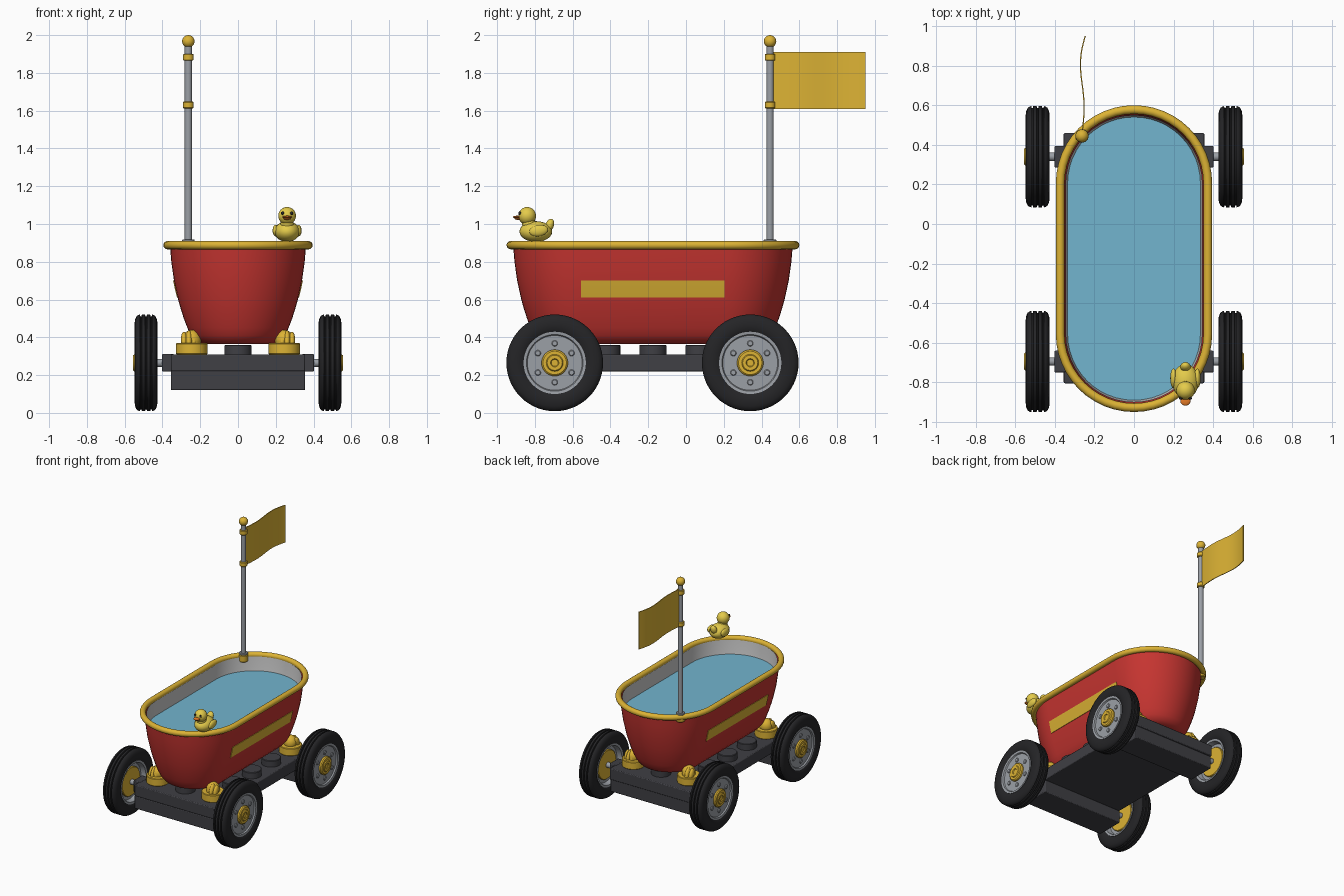
import bpy, bmesh
from math import sin, cos, pi
from mathutils import Vector, Matrix

if "Cube" in bpy.data.objects:
    bpy.data.objects.remove(bpy.data.objects["Cube"])

COL = dict(red=(.56, .035, .03), gold=(.72, .45, .035), duck=(.78, .6, .07), water=(.17, .46, .62),
           black=(.018, .018, .02), dark=(.05, .05, .058), steel=(.33, .35, .38), orange=(.8, .2, .02))
MATS = {}


def finish(name, bm, col=None, angle=35, bevel=0):
    bmesh.ops.recalc_face_normals(bm, faces=bm.faces)
    me = bpy.data.meshes.new(name)
    bm.to_mesh(me)
    bm.free()
    ob = bpy.data.objects.new(name, me)
    bpy.context.collection.objects.link(ob)
    if col:
        if col not in MATS:
            MATS[col] = bpy.data.materials.new(col)
            MATS[col].diffuse_color = (*COL[col], 1)
        me.materials.append(MATS[col])
    if bevel:
        m = ob.modifiers.new("bevel", 'BEVEL')
        m.width, m.segments = bevel, 2
    bpy.ops.object.select_all(action='DESELECT')
    ob.select_set(True)
    bpy.context.view_layer.objects.active = ob
    bpy.ops.object.shade_smooth_by_angle(angle=angle * pi / 180)
    return ob


def skin(name, rings, col=None, loop=False, caps=(False, False), closed=True):
    """Join successive rings of points with quads."""
    bm = bmesh.new()
    vs = [[bm.verts.new(p) for p in r] for r in rings]
    n = len(vs[0])
    for a, b in zip(vs, vs[1:] + (vs[:1] if loop else [])):
        for i in range(n if closed else n - 1):
            j = (i + 1) % n
            bm.faces.new((a[i], a[j], b[j], b[i]))
    for use, r in zip(caps, (vs[0], vs[-1])):
        if use:
            bm.faces.new(r)
    return finish(name, bm, col)


def lathe(name, prof, loc, col=None, axis='Z', n=32, flip=1, loop=False):
    """Revolve (along, radius) points about an axis through loc."""
    def pt(a, r, t):
        v = (r * cos(t), r * sin(t), a) if axis == 'Z' else (flip * a, r * cos(t), r * sin(t))
        return Vector(v) + Vector(loc)
    rings = [[pt(a, r, 2 * pi * i / n) for i in range(n)] for a, r in prof]
    return skin(name, rings, col, loop, (not loop, not loop))


def cyl(name, loc, r, a0, a1, col=None, axis='Z', flip=1, n=32, c=.004):
    return lathe(name, [(a0, r - c), (a0 + c, r), (a1 - c, r), (a1, r - c)], loc, col, axis, n, flip)


def box(name, lo, hi, col, bevel=.006):
    bm = bmesh.new()
    lo, hi = Vector(lo), Vector(hi)
    bmesh.ops.create_cube(bm, size=1, matrix=Matrix.Translation((lo + hi) / 2) @ Matrix.Diagonal((*(hi - lo), 1)))
    return finish(name, bm, col, 30, bevel)


def ball(name, loc, size, col, tilt=0, axis='X', seg=24):
    bm = bmesh.new()
    bmesh.ops.create_uvsphere(bm, u_segments=seg, v_segments=seg // 2, radius=1,
                              matrix=Matrix.Translation(loc) @ Matrix.Rotation(tilt, 4, axis) @ Matrix.Diagonal((*size, 1)))
    return finish(name, bm, col, 60)


CY, HALF = -.175, .38


def stadium(r, z, n=24):
    pts = []
    for s, t0 in ((1, 0), (-1, pi)):
        for i in range(n + 1):
            t = t0 + pi * i / n
            pts.append((r * cos(t), CY + s * HALF + r * sin(t), z))
    return pts


# Tub: red shell, grey lining, water and rolled rim
HULL = [(.19, .365), (.225, .38), (.25, .41), (.268, .45), (.287, .5), (.303, .55), (.317, .6),
        (.339, .7), (.353, .8), (.36, .885)]
skin("tub_shell", [stadium(r, z) for r, z in HULL], "red", caps=(True, False))
skin("tub_lining", [stadium(r - .014, z + .014 * (z < .5)) for r, z in HULL], caps=(True, False))
skin("water", [stadium(.335, .76), stadium(.337, .775)], "water", caps=(True, True))
skin("tub_rim", [stadium(.373 + .022 * cos(2 * pi * k / 16), .888 + .022 * sin(2 * pi * k / 16))
                 for k in range(16)], "gold", loop=True)

# Side stripes following the hull curve
for s, side in ((1, "right"), (-1, "left")):
    prof = [(.323, .61), (.334, .655), (.3435, .70), (.335, .70), (.325, .655), (.313, .61)]
    skin(side + "_stripe", [[(s * x, y, z) for x, z in prof] for y in (CY - HALF, CY + HALF)],
         "gold", caps=(True, True))

# Chassis deck and studs
AX = {"front": -.695, "rear": .34}
AZ = .265
box("chassis_deck", (-.355, -.805, .22), (.355, .46, .31), "dark")
for i in (-1, 0, 1):
    for j in range(-2, 3):
        if not (i and abs(j) == 2):
            cyl("deck_stud", (.245 * i, CY + .245 * j, 0), .072, .30, .36, "dark")

# Clawed feet on round bases
for sx in (-1, 1):
    for sy in (-1, 1):
        x, y = .245 * sx, CY + .49 * sy
        cyl("foot_base", (x, y, 0), .084, .31, .37, "gold")
        ball("foot_ankle", (x, y, .385), (.05, .05, .055), "gold")
        for k in (-1, 0, 1):
            ball("foot_toe", (x + .015 * sx + .026 * k, y + sy * (.035 - .012 * abs(k)), .385),
                 (.017, .026, .055 - .008 * abs(k)), "gold", sy * .35, seg=16)

# Wheels and axles
TYRE = [(-.05, .163), (-.059, .178), (-.061, .205), (-.058, .23), (-.05, .247), (-.04, .254)]
for g in (-.027, 0, .027):
    TYRE += [(g - .005, .256), (g - .003, .246), (g + .003, .246), (g + .005, .256)]
TYRE += [(-a, r) for a, r in reversed(TYRE[:6])]
for end, y in AX.items():
    box(end + "_axle_beam", (-.355, y - .11, .12), (.355, y + .11, .222), "dark")
    cyl(end + "_axle", (0, y, AZ), .021, -.46, .46, "steel", 'X')
    for s, side in ((1, "right"), (-1, "left")):
        tag = end + "_" + side + "_"
        box(tag + "bracket", (min(s * .34, s * .402), y - .055, .218), (max(s * .34, s * .402), y + .055, .312), "dark")
        c = (s * .487, y, AZ)
        lathe(tag + "tyre", TYRE, c, "black", 'X', 56, s, loop=True)
        lathe(tag + "wheel_rim", [(.042, .03), (.042, .145), (.052, .15), (.054, .165), (-.054, .165), (-.052, .15),
                                  (-.015, .14), (-.015, .03)], c, "steel", 'X', 48, s)
        cyl(tag + "back_plate", c, .115, -.028, -.01, "gold", 'X', s)
        lathe(tag + "hub", [(.03, .07), (.055, .07), (.062, .062), (.062, .045), (.068, .04), (.068, .022),
                            (.062, .018), (.062, .005)], c, "gold", 'X', 32, s)
        for k in range(6):
            t = pi / 2 + k * pi / 3
            cyl(tag + "bolt", (c[0], y + .103 * cos(t), AZ + .103 * sin(t)), .016, .035, .05, "steel", 'X', s, 16)

# Flag pole with collars and ball
PX, PY = -.263, .445
cyl("pole_socket", (PX, PY, 0), .034, .85, .905, "gold")
cyl("pole_foot", (PX, PY, 0), .034, .905, .918, "steel")
cyl("flag_pole", (PX, PY, 0), .019, .86, 1.95, "steel")
for z in (1.63, 1.883):
    cyl("pole_collar", (PX, PY, 0), .028, z - .018, z + .018, "gold")
ball("pole_ball", (PX, PY, 1.967), (.033, .033, .033), "gold")

# Rippled flag
cols = []
for k in range(25):
    u = k / 24
    x = -.262 + .014 * sin(u * 2 * pi * 1.02) * (.6 + .4 * u) + .014 * u ** 4
    cols.append([(x - .003, .46 + .49 * u, 1.61), (x + .003, .46 + .49 * u, 1.61),
                 (x + .003, .46 + .49 * u, 1.91), (x - .003, .46 + .49 * u, 1.91)])
skin("flag", cols, "gold", caps=(True, True))

# Toy duck on the rim
DX = .26
ball("duck_body", (DX, -.795, .96), (.067, .087, .055), "duck")
ball("duck_neck", (DX, -.832, 1.0), (.036, .036, .035), "duck")
ball("duck_head", (DX, -.841, 1.043), (.047, .047, .047), "duck")
ball("duck_tail", (DX, -.722, .993), (.026, .022, .036), "duck", -.35)
ball("duck_upper_beak", (DX, -.894, 1.037), (.026, .024, .007), "orange", seg=16)
ball("duck_lower_beak", (DX, -.889, 1.028), (.02, .02, .006), "orange", seg=16)
for s in (-1, 1):
    ball("duck_wing", (DX + s * .06, -.78, .965), (.017, .05, .03), "duck", .15)
    ball("duck_eye", (DX + s * .024, -.88, 1.057), (.009, .008, .009), "black", seg=12)

for m in bpy.data.materials:
    if m.users and not m.is_grease_pencil:
        m.use_nodes = True
        m.node_tree.nodes["Principled BSDF"].inputs["Base Color"].default_value = m.diffuse_color
